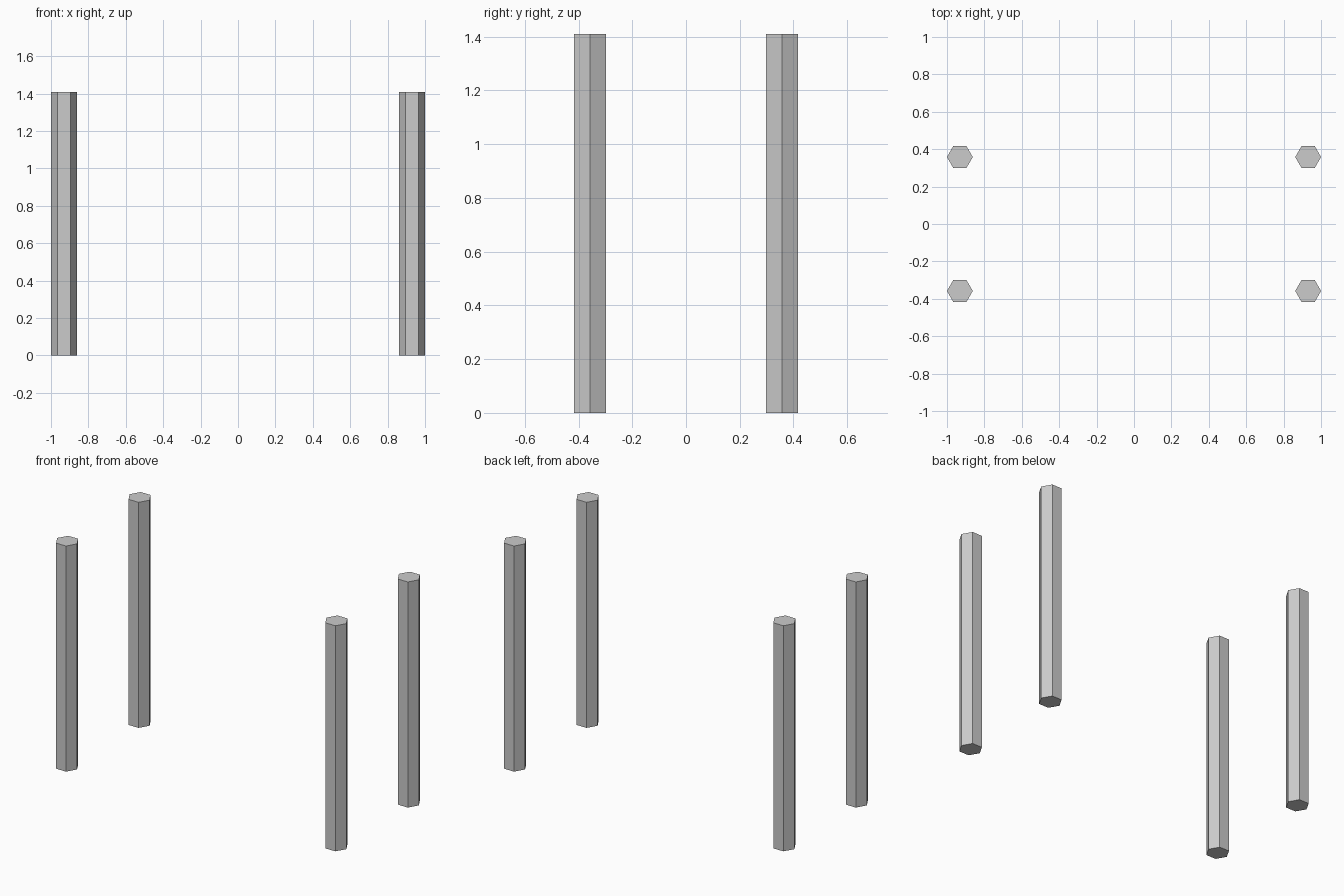
import bpy
import math

if "Cube" in bpy.data.objects:
    bpy.data.objects.remove(bpy.data.objects["Cube"])

HEIGHT = 1.41
RADIUS = 0.069
X, Y = 0.931, 0.358


def hex_post(name, x, y):
    # Six-sided post standing on the floor, corners pointing along x
    bpy.ops.mesh.primitive_cylinder_add(
        vertices=6, radius=RADIUS, depth=HEIGHT,
        location=(x, y, HEIGHT / 2), rotation=(0, 0, math.pi / 6))
    post = bpy.context.object
    post.name = name
    bpy.ops.object.transform_apply(location=False, rotation=True, scale=False)
    return post


# Four posts, one at each corner
for side, sx in (("left", -1), ("right", 1)):
    for end, sy in (("front", -1), ("back", 1)):
        hex_post(f"{end}_{side}_post", sx * X, sy * Y)
